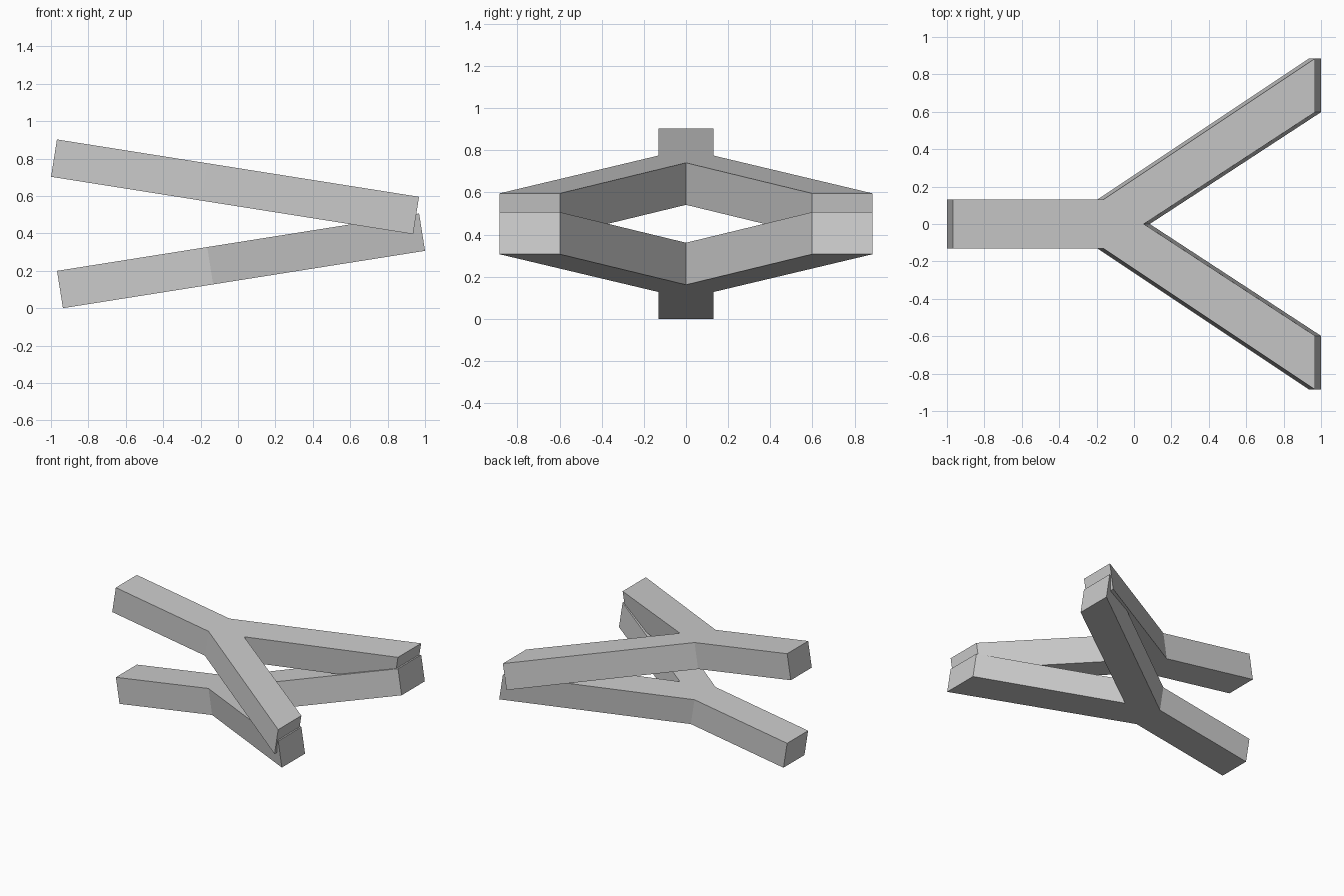
import bpy, bmesh
from math import cos, sin, radians
from mathutils import Vector

if "Cube" in bpy.data.objects:
    bpy.data.objects.remove(bpy.data.objects["Cube"])

grey = bpy.data.materials.new("plain grey")
grey.use_nodes = True
color = (0.6, 0.6, 0.6, 1)
grey.diffuse_color = color
grey.node_tree.nodes["Principled BSDF"].inputs["Base Color"].default_value = color

LENGTH, THICK, TILT = 1.96, 0.202, radians(9)

# Half outline of the fork: stem, shoulder, prong tip, crotch
half = [(0, 0.13), (0.813, 0.13), (LENGTH, 0.885), (LENGTH, 0.598)]
outline = half + [(1.033, 0)] + [(u, -v) for u, v in reversed(half)]


def make_fork(name, start, slope):
    """Extrude the outline from its outer face, at start, towards the other fork."""
    along = Vector((cos(TILT), 0, slope * sin(TILT)))
    inward = Vector((-sin(TILT), 0, slope * cos(TILT))) * THICK
    bm = bmesh.new()
    face = bm.faces.new([bm.verts.new(start + along * u + Vector((0, v, 0)))
                         for u, v in outline])
    solid = bmesh.ops.extrude_face_region(bm, geom=[face], use_keep_orig=True)
    moved = [g for g in solid["geom"] if isinstance(g, bmesh.types.BMVert)]
    bmesh.ops.translate(bm, verts=moved, vec=inward)
    bmesh.ops.recalc_face_normals(bm, faces=bm.faces)
    mesh = bpy.data.meshes.new(name)
    bm.to_mesh(mesh)
    bm.free()
    mesh.materials.append(grey)
    obj = bpy.data.objects.new(name, mesh)
    bpy.context.collection.objects.link(obj)


# The two forks are mirrored in height and cross at the prong tips
make_fork("upper_fork", Vector((-0.968, 0, 0.902)), -1)
make_fork("lower_fork", Vector((-0.936, 0, 0)), 1)
